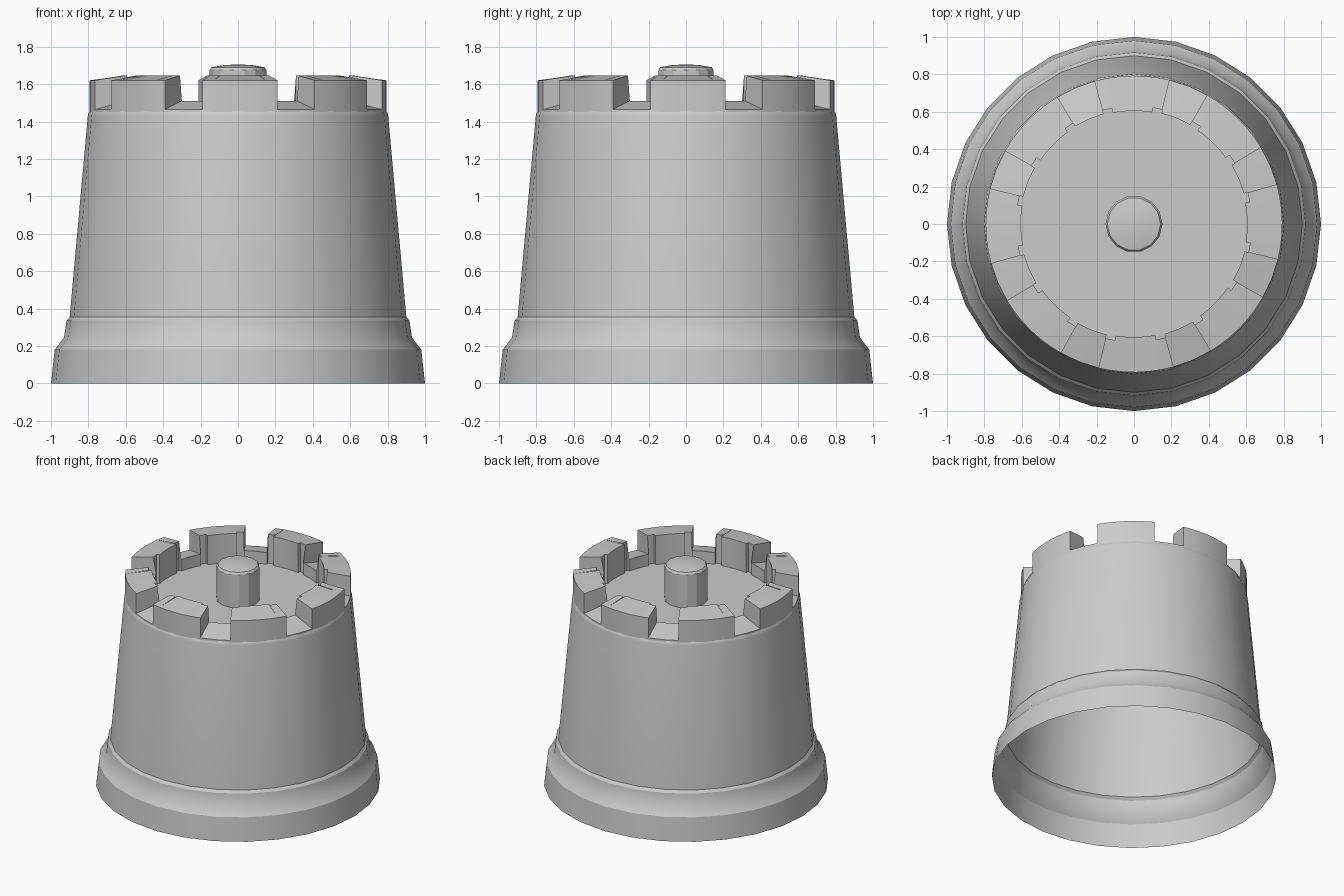
import bpy, bmesh
from math import cos, sin, radians, tau

if "Cube" in bpy.data.objects:
    bpy.data.objects.remove(bpy.data.objects["Cube"])


def finish(name, bm, angle=30):
    bmesh.ops.remove_doubles(bm, verts=bm.verts, dist=1e-4)
    bmesh.ops.recalc_face_normals(bm, faces=bm.faces)
    mesh = bpy.data.meshes.new(name)
    bm.to_mesh(mesh)
    bm.free()
    obj = bpy.data.objects.new(name, mesh)
    bpy.context.collection.objects.link(obj)
    bpy.ops.object.select_all(action='DESELECT')
    obj.select_set(True)
    bpy.context.view_layer.objects.active = obj
    bpy.ops.object.shade_smooth_by_angle(angle=radians(angle))
    return obj


def lathe(name, profile, sides, angle=30):
    """Spin an (r, z) profile around z."""
    bm = bmesh.new()
    rings = []
    for r, z in profile:
        if r == 0:
            rings.append([bm.verts.new((0, 0, z))] * sides)
        else:
            rings.append([bm.verts.new((r * cos(tau * i / sides), r * sin(tau * i / sides), z))
                          for i in range(sides)])
    for a, b in zip(rings, rings[1:]):
        for i in range(sides):
            j = (i + 1) % sides
            loop = list(dict.fromkeys((a[i], a[j], b[j], b[i])))
            bm.faces.new(loop)
    return finish(name, bm, angle)


# Tapered shell, open underneath, with a stepped foot
lathe("bucket_shell", [(1.0, 0), (0.98, 0.18), (0.93, 0.245), (0.917, 0.335), (0.90, 0.355),
                       (0.803, 1.43), (0.80, 1.445), (0.79, 1.46)], 28)

# Flat deck inside the parapet
lathe("top_deck", [(0.635, 1.42), (0, 1.42)], 48)

# Central knob with a slightly domed cap
lathe("knob", [(0.152, 1.42), (0.152, 1.675), (0.142, 1.69), (0.08, 1.701), (0, 1.706)], 14, 25)

# Parapet: eight merlons with a thicker middle, sloping sills between them
bm = bmesh.new()
OUT, BASE, DECK = 0.793, 1.45, 1.42


def quad(*pts):
    bm.faces.new([bm.verts.new((r * cos(a), r * sin(a), z)) for a, r, z in pts])


def section(a0, a1, rin, z_out, z_in):
    quad((a0, OUT, BASE), (a1, OUT, BASE), (a1, OUT, z_out), (a0, OUT, z_out))
    quad((a0, OUT, z_out), (a1, OUT, z_out), (a1, rin, z_in), (a0, rin, z_in))
    quad((a0, rin, z_in), (a1, rin, z_in), (a1, rin, DECK), (a0, rin, DECK))


MERLON, SILL = (1.62, 1.645), (1.465, 1.51)
EDGE, MID, GAP = 0.63, 0.605, 0.61
for k in range(8):
    def ang(d):
        return radians(45 * k + 0.8 + d)
    section(ang(-14.7), ang(-10), EDGE, *MERLON)
    for d in (-10, -5, 0, 5):
        section(ang(d), ang(d + 5), MID, *MERLON)
    section(ang(10), ang(14.7), EDGE, *MERLON)
    section(ang(14.7), ang(22.5), GAP, *SILL)
    section(ang(22.5), ang(30.3), GAP, *SILL)
    for d in (-10, 10):     # small steps on the inner face
        quad((ang(d), EDGE, DECK), (ang(d), MID, DECK),
             (ang(d), MID, MERLON[1]), (ang(d), EDGE, MERLON[1]))
    for d in (-14.7, 14.7):     # merlon flanks
        quad((ang(d), OUT, SILL[0]), (ang(d), GAP, SILL[1]),
             (ang(d), EDGE, MERLON[1]), (ang(d), OUT, MERLON[0]))
        quad((ang(d), EDGE, DECK), (ang(d), GAP, DECK),
             (ang(d), GAP, SILL[1]), (ang(d), EDGE, SILL[1]))
finish("battlements", bm)
